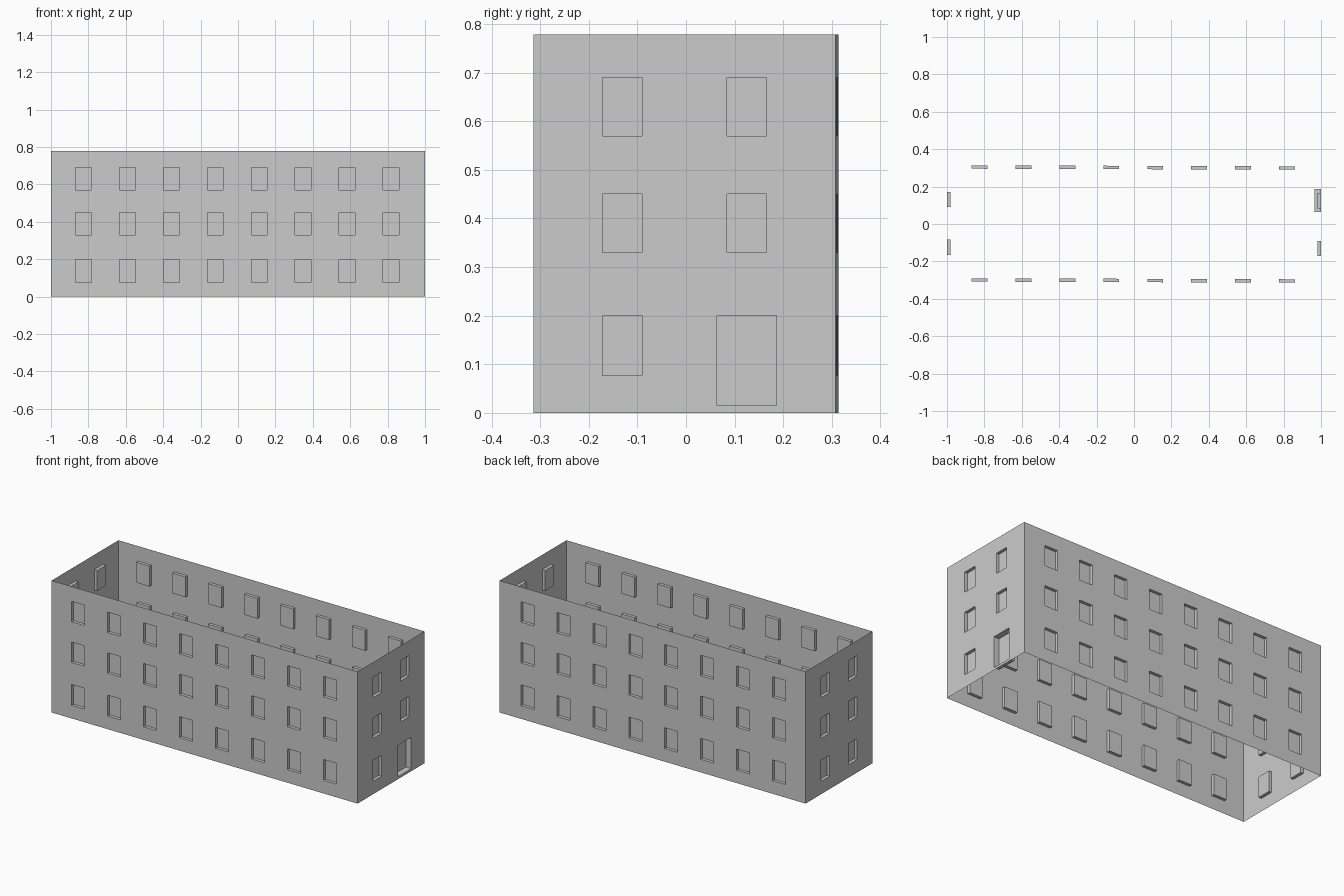
import bpy
import bmesh
from mathutils import Vector

cube = bpy.data.objects.get("Cube")
if cube:
    bpy.data.objects.remove(cube, do_unlink=True)

# Single plain grey for the whole shell
grey = bpy.data.materials.new("plain_grey")
grey.use_nodes = True
colour = (0.6, 0.6, 0.6, 1)
grey.diffuse_color = colour
grey.node_tree.nodes["Principled BSDF"].inputs["Base Color"].default_value = colour

HEIGHT = 0.778
FLOORS = [(0.077, 0.2), (0.33, 0.45), (0.57, 0.69)]
WINDOW_DEPTH = 0.018
DOOR_DEPTH = 0.035


def windows(centres, width, floors=FLOORS):
    """Openings as (left, right, bottom, top, depth), measured from the wall's middle."""
    return [(c - width / 2, c + width / 2, low, high, WINDOW_DEPTH)
            for c in centres for low, high in floors]


def build_wall(name, start, end, openings):
    """Thin wall from start to end (left to right seen from outside) with recesses."""
    start, end = Vector((*start, 0)), Vector((*end, 0))
    along = (end - start).normalized()
    inward = Vector((-along.y, along.x, 0))
    middle = (start + end) / 2
    half = (end - start).length / 2
    bm = bmesh.new()

    def quad(*points):
        bm.faces.new([bm.verts.new(middle + along * u + inward * d + Vector((0, 0, z)))
                      for u, z, d in points])

    # Wall surface: grid cells that lie outside every opening
    us = sorted({-half, half} | {u for o in openings for u in o[:2]})
    zs = sorted({0, HEIGHT} | {z for o in openings for z in o[2:4]})
    for u0, u1 in zip(us, us[1:]):
        for z0, z1 in zip(zs, zs[1:]):
            u, z = (u0 + u1) / 2, (z0 + z1) / 2
            if not any(o[0] < u < o[1] and o[2] < z < o[3] for o in openings):
                quad((u0, z0, 0), (u1, z0, 0), (u1, z1, 0), (u0, z1, 0))

    # Recesses: four reveals and a pane, set towards the inside
    for u0, u1, z0, z1, depth in openings:
        rim = [(u0, z0), (u1, z0), (u1, z1), (u0, z1)]
        quad(*[(u, z, depth) for u, z in rim])
        for p, q in zip(rim, rim[1:] + rim[:1]):
            quad((*p, 0), (*q, 0), (*q, depth), (*p, depth))

    bmesh.ops.remove_doubles(bm, verts=bm.verts, dist=0.0001)
    mesh = bpy.data.meshes.new(name)
    bm.to_mesh(mesh)
    bm.free()
    mesh.materials.append(grey)
    bpy.context.collection.objects.link(bpy.data.objects.new(name, mesh))


# Plan corners, very slightly skewed
front_left, front_right = (-1, -0.308), (1, -0.314)
back_right, back_left = (1, 0.308), (-1, 0.314)

# Long walls: eight columns of windows
columns = [(i - 3.5) * 0.235 - 0.004 for i in range(8)]
build_wall("front_wall", front_left, front_right, windows(columns, 0.085))
build_wall("back_wall", back_right, back_left, windows([-c for c in columns], 0.085))

# End walls: two columns of windows, the right one with a door
side = 0.128
build_wall("left_wall", back_left, front_left, windows([-side, side], 0.082))
door = (side - 0.061, side + 0.061, 0.015, 0.2, DOOR_DEPTH)
build_wall("right_wall", front_right, back_right,
           windows([-side], 0.082) + windows([side], 0.082, FLOORS[1:]) + [door])
